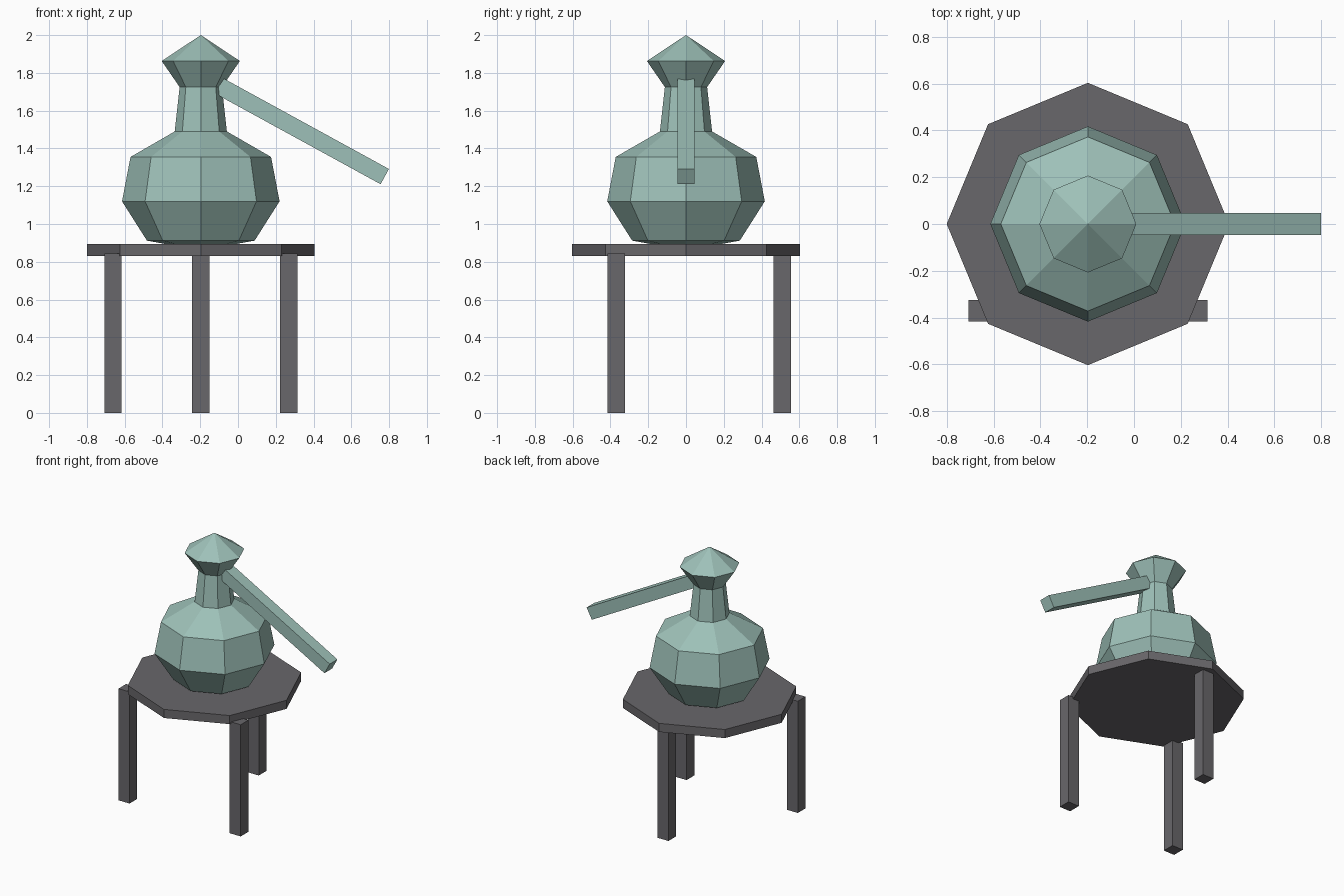
import bpy, bmesh, math

if "Cube" in bpy.data.objects:
    bpy.data.objects.remove(bpy.data.objects["Cube"])

CX = -0.197  # axis of the pot and table


def material(name, rgb):
    m = bpy.data.materials.new(name)
    m.diffuse_color = (*rgb, 1)
    m.use_nodes = True
    m.node_tree.nodes["Principled BSDF"].inputs["Base Color"].default_value = m.diffuse_color
    return m


GREEN = material("green_glaze", (0.34, 0.53, 0.48))
DARK = material("dark_grey", (0.14, 0.135, 0.145))


def finish(bm, name, mat):
    bmesh.ops.recalc_face_normals(bm, faces=bm.faces)
    mesh = bpy.data.meshes.new(name)
    bm.to_mesh(mesh)
    bm.free()
    mesh.materials.append(mat)
    ob = bpy.data.objects.new(name, mesh)
    bpy.context.collection.objects.link(ob)
    return ob


def lathe(name, profile, mat, n=8):
    """Revolve (radius, z) points into an n-sided closed solid."""
    bm = bmesh.new()
    rings = []
    for r, z in profile:
        count = n if r > 0 else 1
        rings.append([bm.verts.new((CX + r * math.cos(math.tau * i / n),
                                    r * math.sin(math.tau * i / n), z))
                      for i in range(count)])
    for a, b in zip(rings, rings[1:]):
        for i in range(n):
            j = (i + 1) % n
            quad = [a[i % len(a)], a[j % len(a)], b[j % len(b)], b[i % len(b)]]
            bm.faces.new(list(dict.fromkeys(quad)))
    for ring in (rings[0], rings[-1]):
        if len(ring) > 1:
            bm.faces.new(ring)
    return finish(bm, name, mat)


def box(name, center, size, mat, tilt=0):
    bm = bmesh.new()
    bmesh.ops.create_cube(bm, size=1)
    bmesh.ops.scale(bm, vec=size, verts=bm.verts)
    ob = finish(bm, name, mat)
    ob.location = center
    ob.rotation_euler.y = tilt
    return ob


# Table: octagonal top on three square legs
lathe("table_top", [(0.603, 0.83), (0.603, 0.895)], DARK)
for name, x, y in (("front_left_leg", -0.465, -0.37),
                   ("front_right_leg", 0.465, -0.37),
                   ("back_leg", 0, 0.51)):
    box(name, (CX + x, y, 0.422), (0.092, 0.092, 0.844), DARK)

# Pot: belly, neck and pointed cap in one eight-sided profile
lathe("pot_body", [(0, 0.86), (0.285, 0.912), (0.417, 1.12), (0.372, 1.355),
                   (0.138, 1.49), (0.112, 1.725), (0.207, 1.863), (0, 2.0)], GREEN)

# Spout: long square bar sloping down from the neck
tilt = math.radians(28.7)
length = 1.05
end_x, end_z = 0.777, 1.251
box("spout", (end_x - math.cos(tilt) * length / 2, 0,
              end_z + math.sin(tilt) * length / 2),
    (length, 0.092, 0.092), GREEN, tilt)
